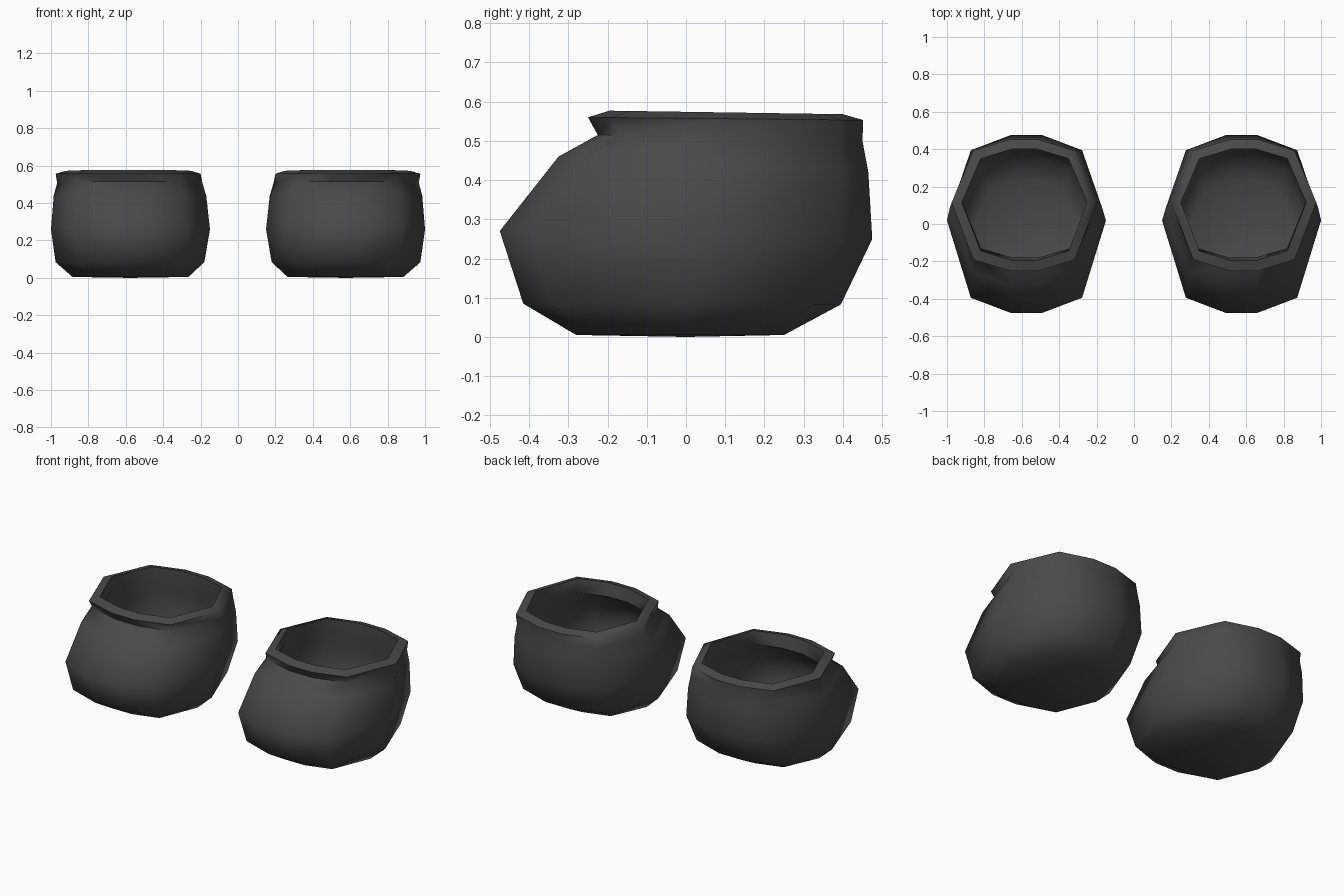
import bpy, bmesh, math

cube = bpy.data.objects.get("Cube")
if cube:
    bpy.data.objects.remove(cube, do_unlink=True)

# Dark grey leather
mat = bpy.data.materials.new("dark_grey")
mat.use_nodes = True
colour = (0.068, 0.068, 0.068, 1)
mat.diffuse_color = colour
bsdf = mat.node_tree.nodes["Principled BSDF"]
bsdf.inputs["Base Color"].default_value = colour
bsdf.inputs["Roughness"].default_value = 0.9

# Ten-sided cross-section in unit coordinates
SECTION = [(1, 0.04), (0.7, 0.83), (0.2, 1), (-0.2, 1), (-0.7, 0.83),
           (-1, 0.04), (-0.7, -0.83), (-0.2, -1), (0.2, -1), (0.7, -0.83)]

# Rings from sole to rim, then down inside:
# x min, x max, y front, y back, z front, z back
RINGS = [
    (0.265, 0.885, -0.28, 0.25, 0.005, 0.005),
    (0.18, 0.975, -0.415, 0.395, 0.085, 0.083),
    (0.15, 1.00, -0.475, 0.475, 0.27, 0.25),
    (0.17, 0.985, -0.325, 0.465, 0.46, 0.42),
    (0.19, 0.967, -0.225, 0.45, 0.515, 0.50),
    (0.20, 0.975, -0.25, 0.452, 0.56, 0.553),
    (0.25, 0.92, -0.195, 0.40, 0.577, 0.568),
    (0.24, 0.92, -0.18, 0.40, 0.50, 0.49),
    (0.22, 0.935, -0.29, 0.415, 0.43, 0.41),
    (0.20, 0.95, -0.42, 0.425, 0.26, 0.25),
    (0.23, 0.925, -0.37, 0.35, 0.11, 0.11),
    (0.30, 0.85, -0.26, 0.23, 0.05, 0.05),
]


def cap(bm, ring, z, y):
    """Close a ring with a fan of triangles."""
    x = sum(v.co.x for v in ring) / len(ring)
    mid = bm.verts.new((x, y, z))
    for i, v in enumerate(ring):
        bm.faces.new((v, ring[(i + 1) % len(ring)], mid))


def make_shoe(name, side):
    bm = bmesh.new()
    rings = []
    for x0, x1, y0, y1, z0, z1 in RINGS:
        ring = []
        for u, v in SECTION:
            t = (v + 1) / 2
            x = (x0 + x1) / 2 + u * (x1 - x0) / 2
            ring.append(bm.verts.new((side * x, y0 + t * (y1 - y0), z0 + t * (z1 - z0))))
        rings.append(ring)
    # Walls, rim and lining
    for a, b in zip(rings, rings[1:]):
        for i in range(len(a)):
            j = (i + 1) % len(a)
            bm.faces.new((a[i], a[j], b[j], b[i]))
    # Sole and inner floor
    cap(bm, rings[0], 0.0, 0.0)
    cap(bm, rings[-1], 0.045, 0.0)
    bmesh.ops.recalc_face_normals(bm, faces=bm.faces)
    mesh = bpy.data.meshes.new(name)
    bm.to_mesh(mesh)
    bm.free()
    mesh.materials.append(mat)
    obj = bpy.data.objects.new(name, mesh)
    bpy.context.collection.objects.link(obj)
    # Smooth body with a crisp rim
    bpy.ops.object.select_all(action="DESELECT")
    obj.select_set(True)
    bpy.context.view_layer.objects.active = obj
    bpy.ops.object.shade_smooth_by_angle(angle=math.radians(62))


make_shoe("left_shoe", 1)
make_shoe("right_shoe", -1)
